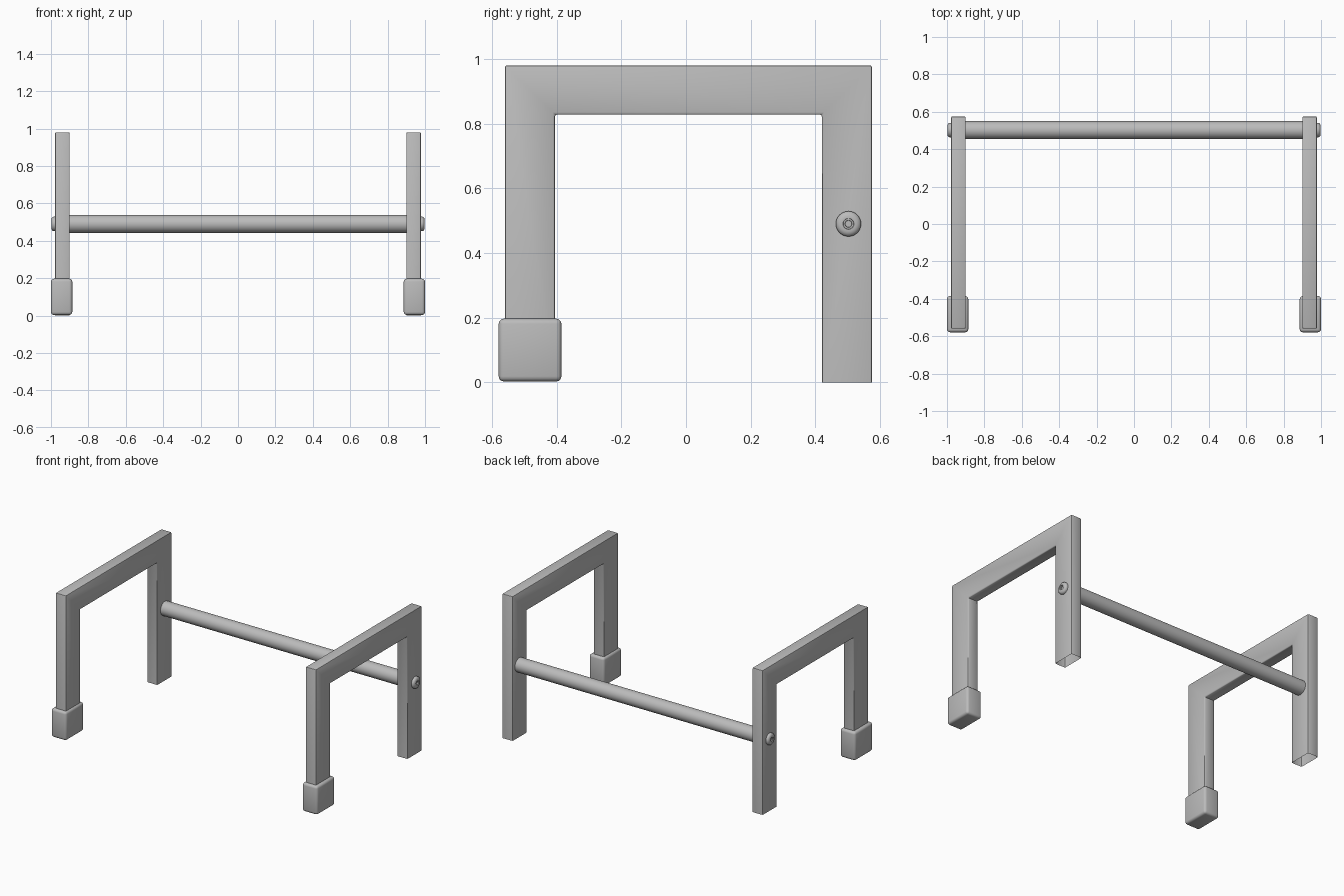
import bpy, bmesh, math
from mathutils import Matrix

cube = bpy.data.objects.get("Cube")
if cube:
    bpy.data.objects.remove(cube, do_unlink=True)

grey = bpy.data.materials.new("Grey metal")
grey.use_nodes = True
GREY = (0.5, 0.5, 0.5, 1)
grey.diffuse_color = GREY
grey.node_tree.nodes["Principled BSDF"].inputs["Base Color"].default_value = GREY


def finish(bm, name):
    """Turn a bmesh into a smooth-shaded object with crisp edges."""
    mesh = bpy.data.meshes.new(name)
    bm.to_mesh(mesh)
    bm.free()
    obj = bpy.data.objects.new(name, mesh)
    bpy.context.collection.objects.link(obj)
    mesh.materials.append(grey)
    bpy.ops.object.select_all(action='DESELECT')
    obj.select_set(True)
    bpy.context.view_layer.objects.active = obj
    bpy.ops.object.shade_smooth_by_angle(angle=math.radians(35))
    return obj


def round_edges(bm, width, segments):
    edges = [e for e in bm.edges if len(e.link_faces) == 2
             and e.calc_face_angle() > 0.5]
    bmesh.ops.bevel(bm, geom=edges, offset=width, segments=segments,
                    profile=0.5, affect='EDGES')


def side_frame(name, x):
    """Arch-shaped tube with open leg ends."""
    outline = [(-0.56, 0.0), (-0.56, 0.98), (0.575, 0.98), (0.575, 0.0),
               (0.42, 0.0), (0.42, 0.828), (-0.405, 0.828), (-0.405, 0.0)]
    bm = bmesh.new()
    face = bm.faces.new([bm.verts.new((x - 0.039, y, z)) for y, z in outline])
    new = bmesh.ops.extrude_face_region(bm, geom=[face])["geom"]
    bmesh.ops.translate(bm, vec=(0.078, 0, 0),
                        verts=[v for v in new if isinstance(v, bmesh.types.BMVert)])
    bmesh.ops.recalc_face_normals(bm, faces=bm.faces)
    ends = [f for f in bm.faces if f.calc_center_median().z < 0.001]
    bmesh.ops.delete(bm, geom=ends, context='FACES')
    # the front leg stops inside its foot
    for v in bm.verts:
        if v.co.z < 0.01 and v.co.y < 0:
            v.co.z = 0.05
    round_edges(bm, 0.007, 2)
    finish(bm, name)


def foot(name, x):
    bm = bmesh.new()
    bmesh.ops.create_cube(bm, size=1)
    bmesh.ops.scale(bm, vec=(0.114, 0.194, 0.194), verts=bm.verts)
    bmesh.ops.translate(bm, vec=(x, -0.482, 0.1), verts=bm.verts)
    round_edges(bm, 0.016, 3)
    finish(bm, name)


def lathe(name, profile, place, steps=48):
    """Spin (radius, height) points about z, then place the result."""
    bm = bmesh.new()
    verts = [bm.verts.new((r, 0, h)) for r, h in profile]
    edges = [bm.edges.new(pair) for pair in zip(verts, verts[1:])]
    bmesh.ops.spin(bm, geom=verts + edges, cent=(0, 0, 0), axis=(0, 0, 1),
                   angle=math.tau, steps=steps, use_duplicate=False)
    bmesh.ops.remove_doubles(bm, verts=bm.verts, dist=1e-5)
    bmesh.ops.recalc_face_normals(bm, faces=bm.faces)
    bmesh.ops.transform(bm, matrix=place, verts=bm.verts)
    finish(bm, name)


BAR_Y, BAR_Z = 0.502, 0.49
# rounded cap with a raised ring and a recessed centre
cap = [(0.039, -0.005), (0.039, 0.008), (0.036, 0.014), (0.030, 0.018),
       (0.024, 0.020), (0.017, 0.020), (0.016, 0.016), (0.011, 0.016),
       (0.010, 0.010), (0, 0.010)]

for side, s in (("left", 1), ("right", -1)):
    side_frame(side + "_frame", s * 0.939)
    foot(side + "_foot", s * 0.943)
    lathe(side + "_bolt_cap", cap,
          Matrix.Translation((s * 0.978, BAR_Y, BAR_Z))
          @ Matrix.Rotation(s * math.pi / 2, 4, 'Y'))

# cross bar between the frames
lathe("cross_bar", [(0, -0.92), (0.048, -0.92), (0.048, 0.92), (0, 0.92)],
      Matrix.Translation((0, BAR_Y, BAR_Z)) @ Matrix.Rotation(math.pi / 2, 4, 'Y'))
